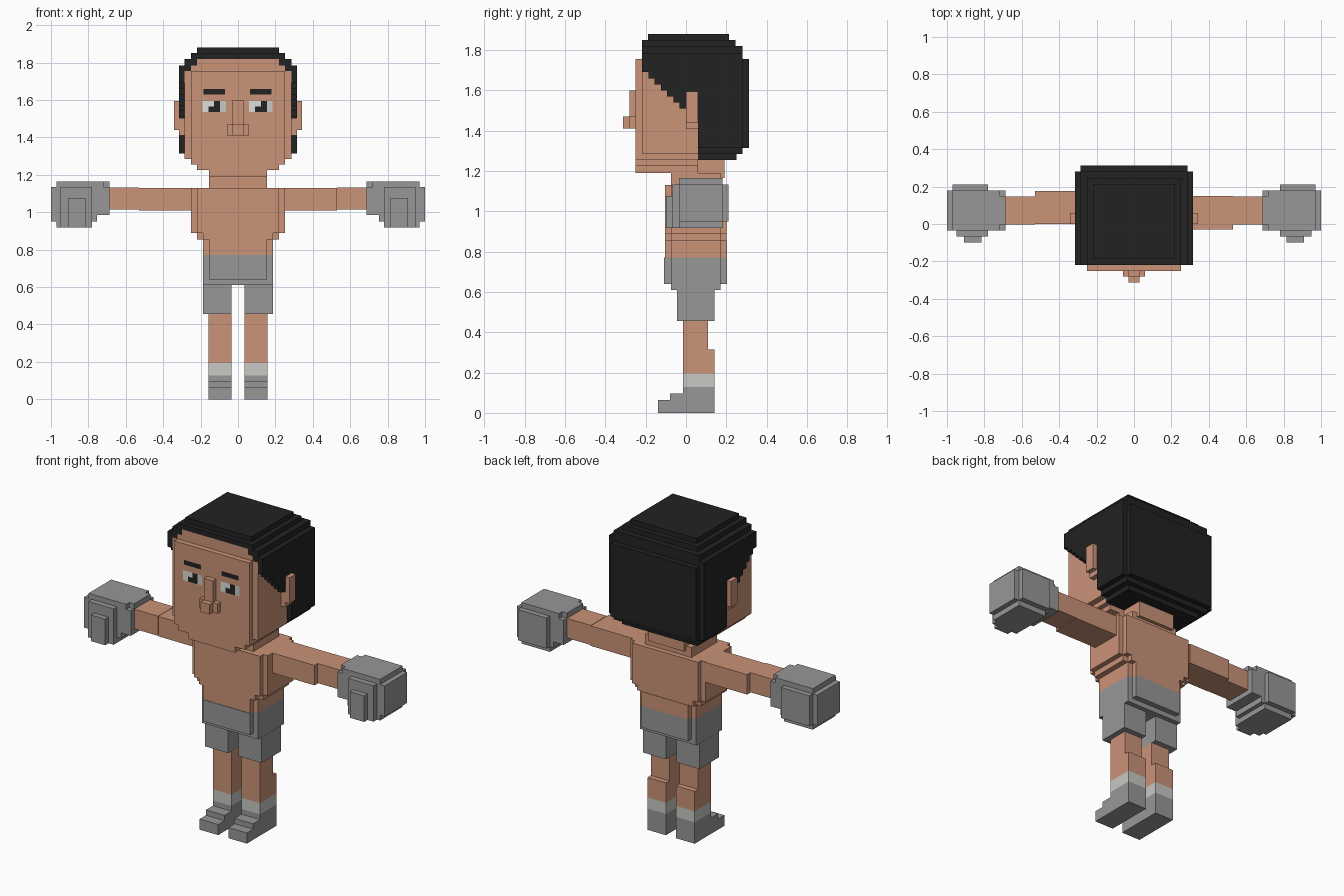
import bpy
import bmesh


def srgb(r, g, b):
    lin = lambda c: ((c / 255 + 0.055) / 1.055) ** 2.4
    return (lin(r), lin(g), lin(b), 1.0)


COLOURS = {
    "skin": srgb(203, 147, 120),
    "black_hair": srgb(34, 34, 34),
    "grey_cloth": srgb(151, 151, 151),
    "sock_white": srgb(200, 201, 196),
    "eye_white": srgb(222, 222, 218),
}
MATS = {}
for mat_name, colour in COLOURS.items():
    MATS[mat_name] = bpy.data.materials.new(mat_name)
    MATS[mat_name].diffuse_color = colour

SKIN, HAIR, CLOTH, SOCK, EYE = COLOURS


def blocks(name, boxes):
    """Merge boxes (material, x0, x1, y0, y1, z0, z1) into one closed blocky shell.
    Later boxes repaint earlier ones; material None carves space away."""
    axes = [sorted({round(b[i + k], 4) for b in boxes for k in (0, 1)}) for i in (1, 3, 5)]
    cells = {}
    for b in boxes:
        rng = []
        for a, i in zip(axes, (1, 3, 5)):
            rng.append(range(a.index(round(b[i], 4)), a.index(round(b[i + 1], 4))))
        for i in rng[0]:
            for j in rng[1]:
                for k in rng[2]:
                    cells[i, j, k] = b[0]
    cells = {c: m for c, m in cells.items() if m}
    used = list(dict.fromkeys(cells.values()))
    mesh = bpy.data.meshes.new(name)
    for m in used:
        mesh.materials.append(MATS[m])
    bm = bmesh.new()
    verts = {}

    def vert(key):
        if key not in verts:
            verts[key] = bm.verts.new([axes[n][key[n]] for n in range(3)])
        return verts[key]

    for c, m in cells.items():
        for ax in range(3):
            u, v = (ax + 1) % 3, (ax + 2) % 3
            for side in (0, 1):
                near = list(c)
                near[ax] += 2 * side - 1
                if tuple(near) in cells:
                    continue
                loop = []
                for du, dv in ((0, 0), (1, 0), (1, 1), (0, 1)):
                    p = list(c)
                    p[ax] += side
                    p[u] += du
                    p[v] += dv
                    loop.append(vert(tuple(p)))
                face = bm.faces.new(loop if side else loop[::-1])
                face.material_index = used.index(m)
    bm.to_mesh(mesh)
    bm.free()
    obj = bpy.data.objects.new(name, mesh)
    bpy.context.collection.objects.link(obj)


def mid(mat, half, y0, y1, z0, z1):
    return (mat, -half, half, y0, y1, z0, z1)


def flip(boxes):
    return [(m, -x1, -x0, *rest) for m, x0, x1, *rest in boxes]


# Head: stepped hair dome
head = [
    mid(HAIR, 0.22, -0.188, 0.213, 1.85, 1.88),
    mid(HAIR, 0.25, -0.218, 0.245, 1.82, 1.85),
    mid(HAIR, 0.285, -0.218, 0.28, 1.785, 1.82),
    mid(HAIR, 0.315, -0.218, 0.28, 1.315, 1.785),
    mid(HAIR, 0.285, 0.28, 0.312, 1.315, 1.755),
    mid(HAIR, 0.285, 0.06, 0.28, 1.285, 1.315),
    mid(HAIR, 0.25, 0.06, 0.25, 1.255, 1.285),
]
# Stepped hairline carved out of the side hair
side = []
for i in range(7):
    y = -0.218 + i * 0.0311
    side.append((None, 0.285, 0.315, y, y + 0.0311, 1.315, 1.69 - i * 0.03))
side.append((None, 0.285, 0.315, -0.0003, 0.06, 1.315, 1.5))
head += side + flip(side)
# Face, forehead and jaw
head += [
    mid(SKIN, 0.22, -0.218, -0.188, 1.785, 1.82),
    mid(SKIN, 0.25, -0.218, -0.188, 1.755, 1.785),
    mid(SKIN, 0.285, -0.218, 0.06, 1.285, 1.755),
    mid(SKIN, 0.25, -0.25, -0.218, 1.285, 1.755),
    mid(SKIN, 0.25, -0.25, 0.06, 1.255, 1.285),
    mid(SKIN, 0.22, -0.25, 0.06, 1.225, 1.255),
    mid(SKIN, 0.155, -0.25, 0.06, 1.19, 1.225),
    # nose
    mid(SKIN, 0.03, -0.28, -0.25, 1.41, 1.6),
    mid(SKIN, 0.06, -0.28, -0.25, 1.41, 1.47),
    mid(SKIN, 0.03, -0.312, -0.28, 1.41, 1.47),
]
# Ears
ear = [(SKIN, 0.285, 0.315, 0.0, 0.06, 1.41, 1.595),
       (SKIN, 0.315, 0.342, 0.0, 0.06, 1.44, 1.595)]
head += ear + flip(ear)
# Eyes and brows painted flush into the face
for x in (-0.19, 0.06):
    head += [
        (EYE, x, x + 0.125, -0.25, -0.24, 1.535, 1.595),
        (SOCK, x + 0.095, x + 0.125, -0.25, -0.24, 1.535, 1.595),
        (HAIR, x + 0.032, x + 0.095, -0.25, -0.24, 1.535, 1.565),
        (HAIR, x + 0.063, x + 0.095, -0.25, -0.24, 1.565, 1.595),
        (HAIR, x + 0.005, x + 0.12, -0.25, -0.24, 1.63, 1.658),
    ]
blocks("head", head)

# Torso, neck and shorts waist
blocks("torso", [
    mid(SKIN, 0.12, -0.015, 0.19, 1.165, 1.26),
    mid(SKIN, 0.155, -0.075, 0.17, 1.13, 1.19),
    mid(SKIN, 0.25, -0.075, 0.17, 0.888, 1.13),
    mid(SKIN, 0.22, -0.105, 0.2, 0.888, 1.13),
    mid(SKIN, 0.22, -0.075, 0.17, 0.855, 0.888),
    mid(SKIN, 0.187, -0.105, 0.2, 0.855, 0.888),
    mid(SKIN, 0.187, -0.075, 0.17, 0.77, 0.855),
    mid(SKIN, 0.155, -0.105, 0.203, 0.77, 0.855),
    mid(CLOTH, 0.187, -0.075, 0.17, 0.61, 0.77),
    mid(CLOTH, 0.155, -0.108, 0.203, 0.64, 0.77),
])

# Limbs, built on the +x side and flipped for the other
for label, other in (("right", False), ("left", True)):
    place = flip if other else (lambda b: b)
    y0, y1 = (0.0, 0.176) if other else (-0.03, 0.15)
    blocks(label + "_arm", place([
        (SKIN, 0.25, 0.53, y0, y1, 1.01, 1.13),
        (SKIN, 0.53, 0.69, -0.003, 0.148, 1.014, 1.132),
    ]))
    blocks(label + "_glove", place([
        (CLOTH, 0.688, 1.0, -0.035, 0.18, 0.984, 1.134),
        (CLOTH, 0.688, 0.97, -0.005, 0.15, 1.134, 1.165),
        (CLOTH, 0.755, 1.0, -0.035, 0.18, 0.95, 0.984),
        (CLOTH, 0.78, 0.97, 0.18, 0.212, 0.95, 1.134),
        (CLOTH, 0.72, 0.97, -0.035, 0.18, 1.134, 1.165),
        (CLOTH, 0.78, 0.97, -0.035, 0.18, 0.918, 0.95),
        (CLOTH, 0.78, 0.95, -0.068, -0.035, 0.918, 1.134),
        # thumb
        (CLOTH, 0.815, 0.91, -0.1, -0.068, 0.918, 1.075),
    ]))
    blocks(label + "_shorts_leg", place([(CLOTH, 0.035, 0.188, -0.045, 0.142, 0.457, 0.61)]))
    blocks(label + "_leg", place([
        (SKIN, 0.034, 0.157, -0.014, 0.11, 0.195, 0.457),
        (SKIN, 0.034, 0.157, 0.11, 0.142, 0.195, 0.315),
        (SOCK, 0.034, 0.157, -0.014, 0.142, 0.128, 0.195),
        # shoe with stepped toe
        (CLOTH, 0.034, 0.157, -0.014, 0.142, 0.0, 0.128),
        (CLOTH, 0.034, 0.157, -0.08, -0.014, 0.0, 0.096),
        (CLOTH, 0.034, 0.157, -0.14, -0.08, 0.0, 0.064),
    ]))
